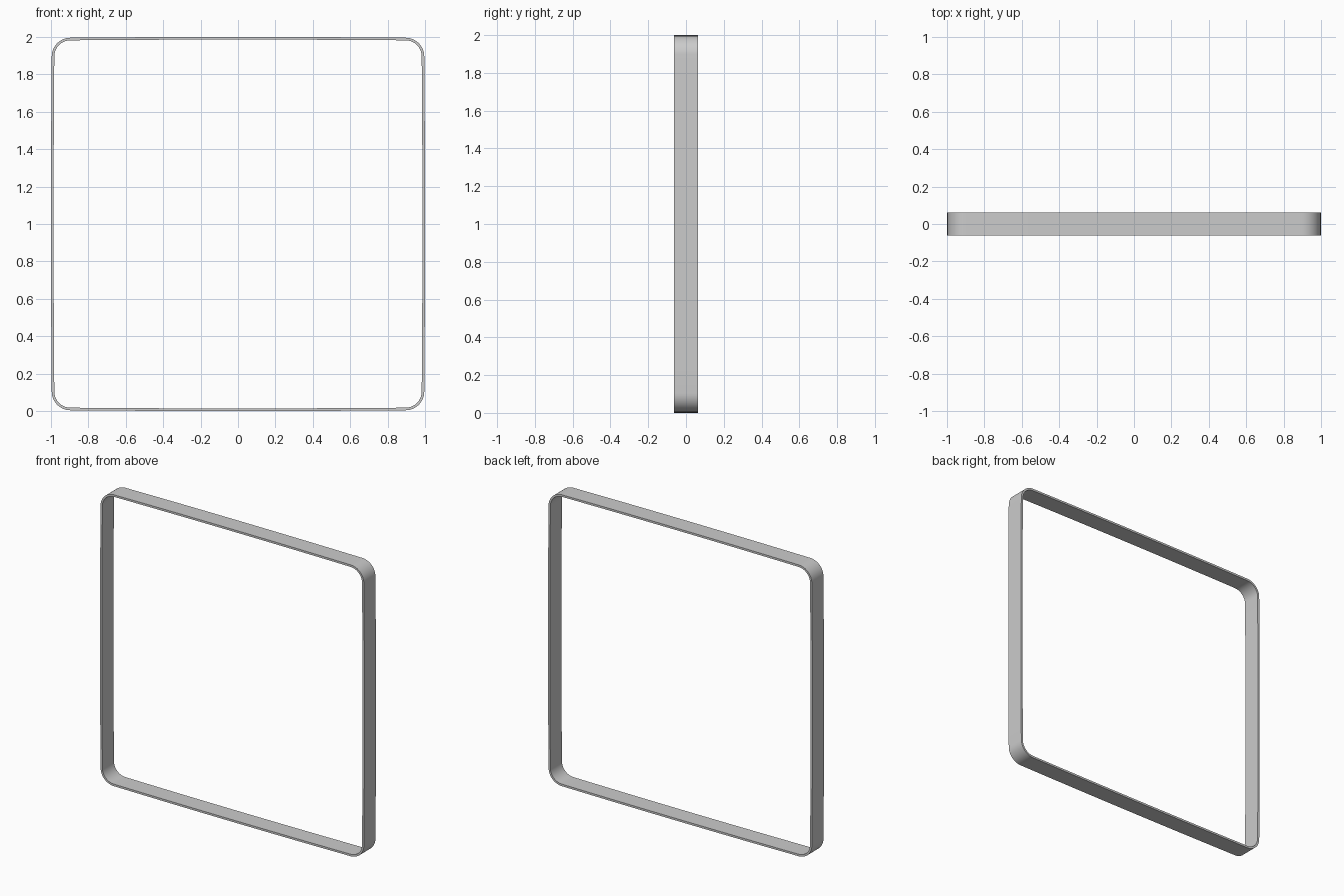
import bpy, bmesh, math

if "Cube" in bpy.data.objects:
    bpy.data.objects.remove(bpy.data.objects["Cube"])

HALF, DEPTH, WALL, RADIUS, BOW = 1.0, 0.125, 0.014, 0.1, 0.004


def outline(inset):
    """Rounded square with very slightly bowed sides, centred on the origin."""
    flat = HALF - BOW
    c = flat - RADIUS
    r = RADIUS - inset
    side = []
    for i in range(12):                      # bowed right side
        t = -1 + 2 * i / 12
        side.append((flat - inset + BOW * (1 - t * t), c * t))
    for i in range(12):                      # corner arc
        a = math.pi / 2 * i / 12
        side.append((c + r * math.cos(a), c + r * math.sin(a)))
    pts = []
    for k in range(4):                       # repeat for the four sides
        ca, sa = [(1, 0), (0, 1), (-1, 0), (0, -1)][k]
        pts += [(x * ca - z * sa, x * sa + z * ca) for x, z in side]
    return pts


# Thin rounded-square band
bm = bmesh.new()
loops = []
for inset, y in ((0, -DEPTH / 2), (0, DEPTH / 2), (WALL, DEPTH / 2), (WALL, -DEPTH / 2)):
    loops.append([bm.verts.new((x, y, z + HALF)) for x, z in outline(inset)])
n = len(loops[0])
for j in range(4):
    a, b = loops[j], loops[(j + 1) % 4]
    for i in range(n):
        bm.faces.new((a[i], a[(i + 1) % n], b[(i + 1) % n], b[i]))
bmesh.ops.recalc_face_normals(bm, faces=bm.faces)
mesh = bpy.data.meshes.new("square_frame")
bm.to_mesh(mesh)
bm.free()
frame = bpy.data.objects.new("square_frame", mesh)
bpy.context.collection.objects.link(frame)
bpy.context.view_layer.objects.active = frame
frame.select_set(True)
bpy.ops.object.shade_smooth_by_angle(angle=math.radians(30))
